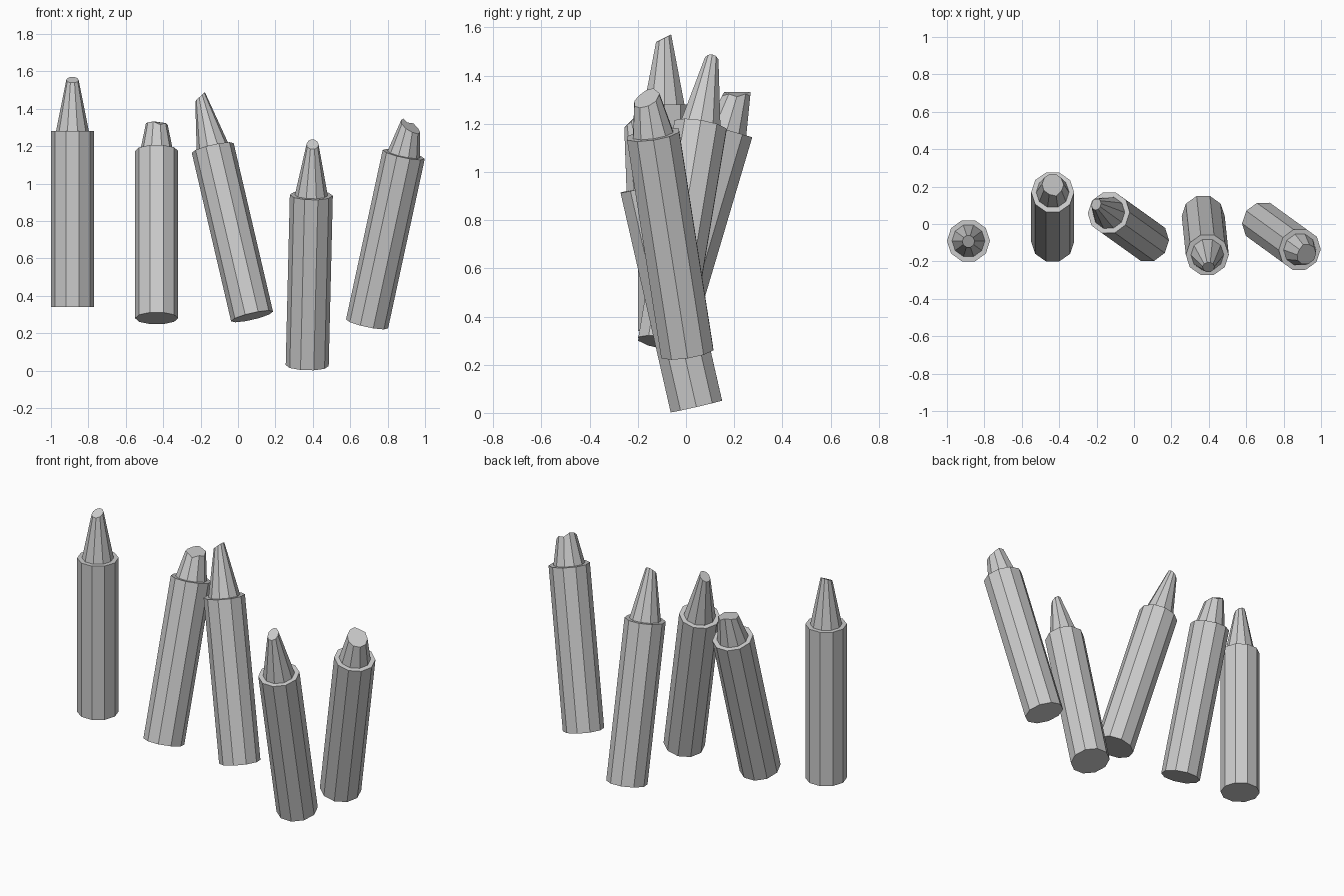
import bpy, bmesh
from math import cos, sin, tau
from mathutils import Vector

if "Cube" in bpy.data.objects:
    bpy.data.objects.remove(bpy.data.objects["Cube"])

SIDES = 10
BODY_R, TIP_R, TAPER = 0.115, 0.088, 0.2


def ring(bm, radius, height, base, rot):
    """One ring of vertices; radius and height are functions of side index."""
    verts = []
    for k in range(SIDES):
        a = tau * k / SIDES
        r = radius(k)
        p = Vector((r * cos(a), r * sin(a), height(k)))
        verts.append(bm.verts.new(base + rot @ p))
    return verts


def wall(bm, low, high):
    for k in range(SIDES):
        j = (k + 1) % SIDES
        bm.faces.new((low[k], low[j], high[j], high[k]))


def finish(bm, name):
    bmesh.ops.recalc_face_normals(bm, faces=bm.faces)
    mesh = bpy.data.meshes.new(name)
    bm.to_mesh(mesh)
    bm.free()
    bpy.context.collection.objects.link(bpy.data.objects.new(name, mesh))


def crayon(name, bottom, top, tip_len, slope, jag):
    bottom, top = Vector(bottom), Vector(top)
    rot = Vector((0, 0, 1)).rotation_difference(top - bottom)
    length = (top - bottom).length

    # wrapped barrel with flat shoulder rim
    bm = bmesh.new()
    low = ring(bm, lambda k: BODY_R, lambda k: 0, bottom, rot)
    high = ring(bm, lambda k: BODY_R, lambda k: length, bottom, rot)
    rim = ring(bm, lambda k: TIP_R, lambda k: length, bottom, rot)
    bm.faces.new(low[::-1])
    wall(bm, low, high)
    wall(bm, high, rim)

    finish(bm, name + "_barrel")

    # tapered wax tip with slanted or broken end
    bm = bmesh.new()
    end_r = TIP_R - TAPER * tip_len

    def end_height(k):
        a = tau * k / SIDES
        return tip_len + end_r * (slope[0] * cos(a) + slope[1] * sin(a)) + jag[k]

    foot = ring(bm, lambda k: TIP_R, lambda k: 0, top, rot)
    end = ring(bm, lambda k: TIP_R - TAPER * end_height(k), end_height, top, rot)
    wall(bm, foot, end)
    bm.faces.new(end)
    finish(bm, name + "_tip")


CLEAN = [0] * SIDES
BROKEN = [-.012, 0, -.01, .008, .004, 0, .004, .008, -.01, 0]
CHIPPED = [0, 0, .005, -.01, .005, .004, 0, 0, 0, 0]

# name, barrel bottom centre, barrel top centre, tip length, end slope, end jags
crayon("crayon_1", (-.885, -.09, .34), (-.885, -.09, 1.28), .275, (0, .5), CLEAN)
crayon("crayon_2", (-.435, -.095, .28), (-.435, .17, 1.175), .155, (0, .3), BROKEN)
crayon("crayon_3", (.075, -.09, .29), (-.135, .06, 1.19), .285, (.6, 0), CLEAN)
crayon("crayon_4", (.37, .043, .027), (.392, -.165, .938), .28, (0, .65), CLEAN)
crayon("crayon_5", (.69, .005, .25), (.886, -.137, 1.156), .155, (-.35, .25), CHIPPED)
